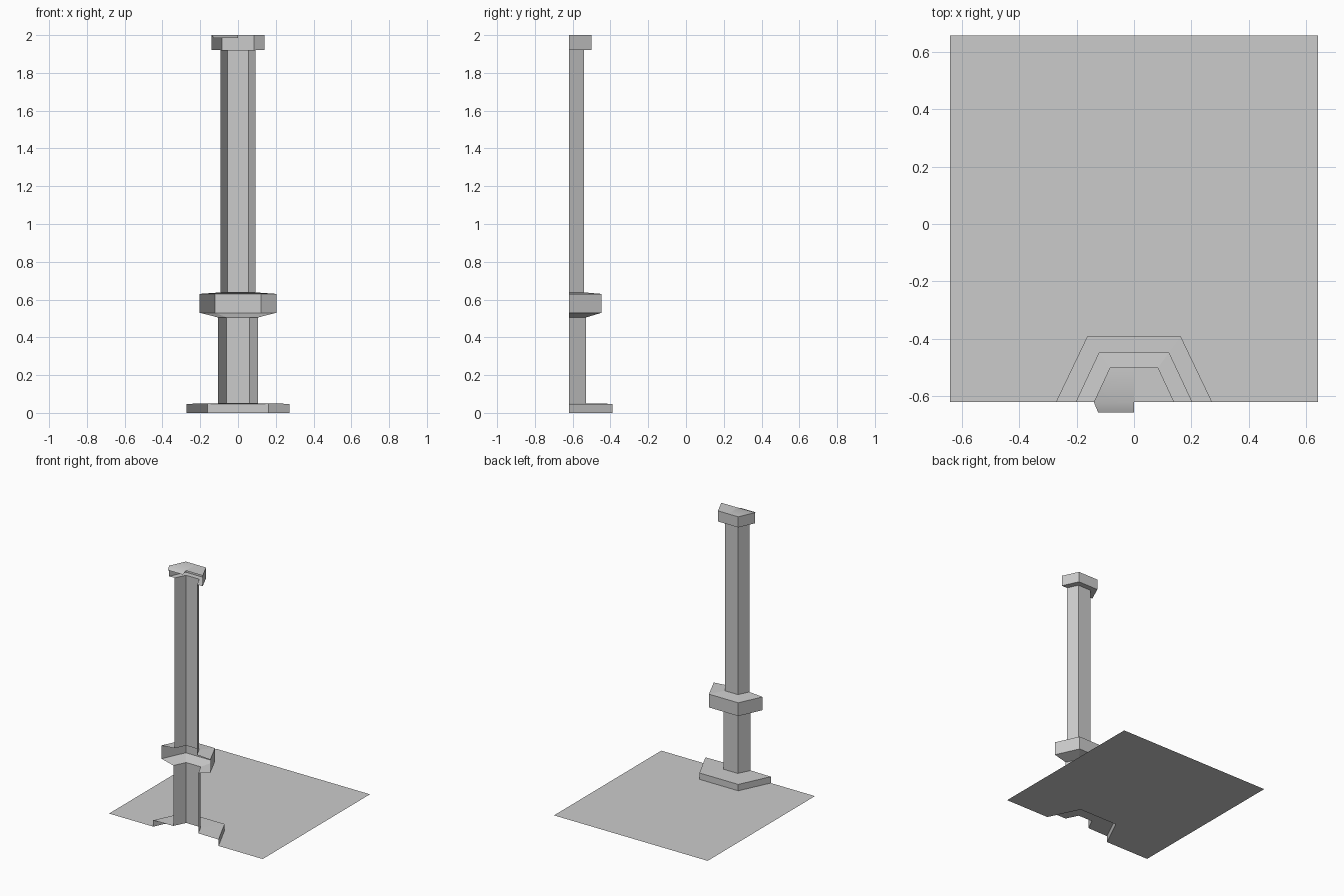
import bpy

cube = bpy.data.objects.get("Cube")
if cube:
    bpy.data.objects.remove(cube, do_unlink=True)

FRONT = -0.62  # plane where the half column is cut open

stone = bpy.data.materials.new("plain grey")
stone.use_nodes = True
stone.diffuse_color = (0.6, 0.6, 0.6, 1)
stone.node_tree.nodes["Principled BSDF"].inputs["Base Color"].default_value = (0.6, 0.6, 0.6, 1)


def add_object(name, verts, faces):
    mesh = bpy.data.meshes.new(name)
    mesh.from_pydata(verts, [], faces)
    mesh.materials.append(stone)
    obj = bpy.data.objects.new(name, mesh)
    bpy.context.scene.collection.objects.link(obj)
    return obj


def section(shape, z):
    """Half outline: front corner, back corner, middle of the back, mirrored."""
    wide, narrow, back = shape
    return [(wide, FRONT, z), (narrow, back, z), (0, back, z),
            (-narrow, back, z), (-wide, FRONT, z)]


def shell(name, levels):
    """Open-fronted shell lofted through (shape, height) levels."""
    verts = [p for shape, z in levels for p in section(shape, z)]
    faces = []
    for ring in range(len(levels) - 1):
        for k in range(4):
            a = ring * 5 + k
            faces.append((a, a + 1, a + 6, a + 5))
    return add_object(name, verts, faces)


# Outline sizes: half width at the front, half width at the back, back y
base = (0.272, 0.162, -0.39)
lower = (0.105, 0.06, -0.53)
collar = (0.203, 0.122, -0.447)
upper = (0.093, 0.055, -0.54)
cap = (0.14, 0.084, -0.5)

shell("base_plinth", [(base, 0), (base, 0.048), (lower, 0.05)])
shell("lower_shaft", [(lower, 0.05), (lower, 0.505)])
shell("collar", [(lower, 0.505), (collar, 0.53), (collar, 0.63), (upper, 0.638)])
shell("upper_shaft", [(upper, 0.638), (upper, 1.92)])
shell("capital", [(upper, 1.92), (cap, 1.92), (cap, 2.0)])

# Top of the capital, with a bent lip over the front of its right half
top = section(cap, 2.0) + [(0, FRONT, 2.0), (-0.125, -0.656, 1.984), (0, -0.656, 1.984)]
cap_top = add_object("capital_top", top, [(0, 1, 2, 5), (5, 2, 3, 4), (5, 4, 6, 7)])
for face in cap_top.data.polygons[1:]:
    face.use_smooth = True

# Floor sheet with the plinth's outline cut from its front edge
side, rear = 0.64, 0.656
wide, narrow, back = base
add_object("floor",
           [(-side, FRONT, 0), (-wide, FRONT, 0), (-narrow, back, 0), (-side, rear, 0),
            (side, FRONT, 0), (wide, FRONT, 0), (narrow, back, 0), (side, rear, 0)],
           [(0, 1, 2, 3), (3, 2, 6, 7), (7, 6, 5, 4)])
